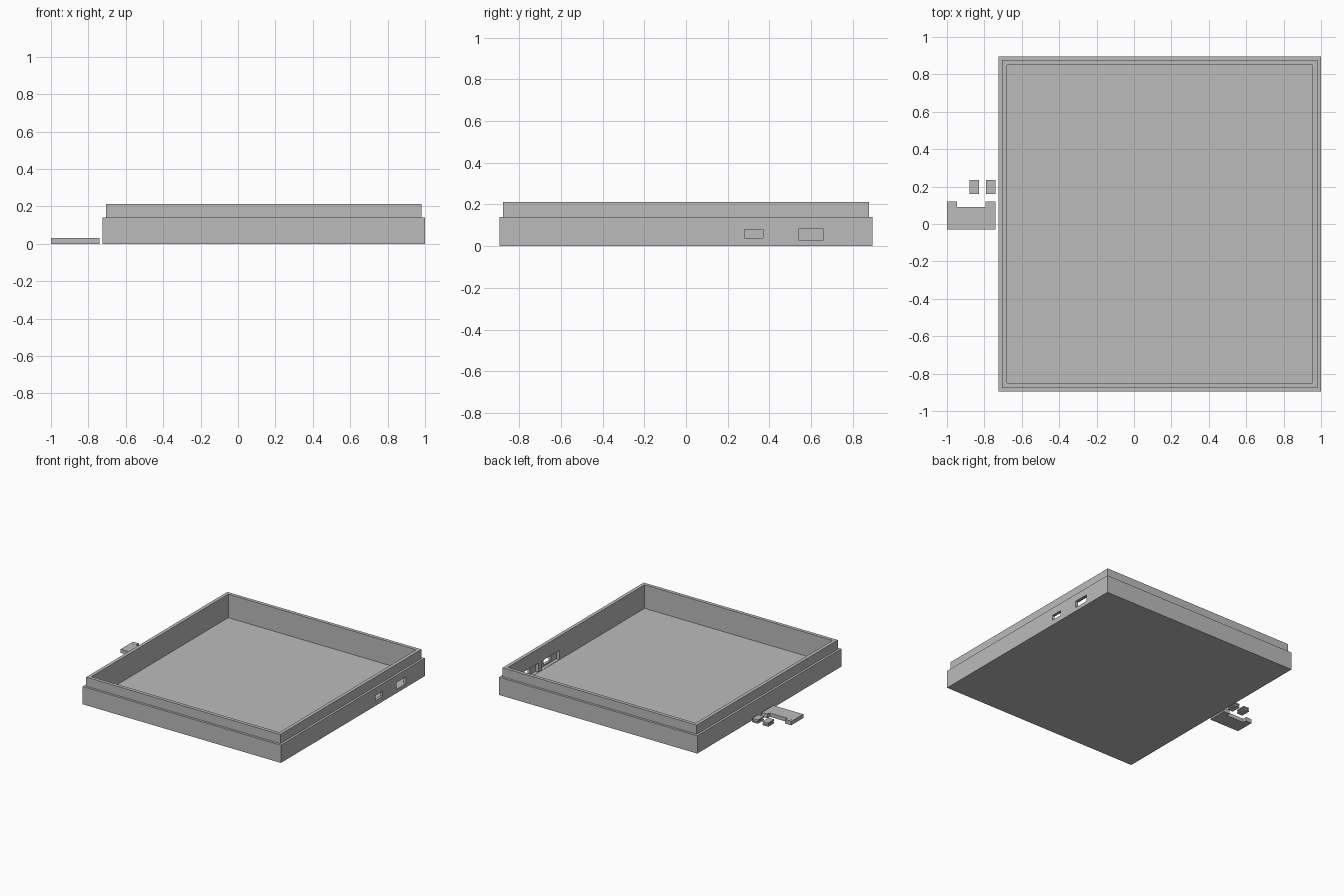
import bpy
import bmesh

if "Cube" in bpy.data.objects:
    bpy.data.objects.remove(bpy.data.objects["Cube"])

grey = bpy.data.materials.new("plain grey")
grey.diffuse_color = (0.5, 0.5, 0.5, 1)
grey.use_nodes = True
grey.node_tree.nodes["Principled BSDF"].inputs["Base Color"].default_value = grey.diffuse_color


def finish(name, bm):
    bmesh.ops.recalc_face_normals(bm, faces=bm.faces)
    mesh = bpy.data.meshes.new(name)
    bm.to_mesh(mesh)
    bm.free()
    mesh.materials.append(grey)
    obj = bpy.data.objects.new(name, mesh)
    bpy.context.collection.objects.link(obj)
    return obj


def loft(name, loops):
    """Skin closed loops of equal length and cap both ends."""
    bm = bmesh.new()
    rings = [[bm.verts.new(p) for p in loop] for loop in loops]
    for a, b in zip(rings, rings[1:]):
        n = len(a)
        for i in range(n):
            j = (i + 1) % n
            bm.faces.new((a[i], a[j], b[j], b[i]))
    bm.faces.new(rings[0])
    bm.faces.new(rings[-1])
    return finish(name, bm)


def rect(x0, x1, y0, y1, z):
    return [(x0, y0, z), (x1, y0, z), (x1, y1, z), (x0, y1, z)]


def box(name, x0, x1, y0, y1, z0, z1):
    return loft(name, [rect(x0, x1, y0, y1, z) for z in (z0, z1)])


def cut(target, cutter):
    cutter.hide_render = True
    mod = target.modifiers.new("cut", 'BOOLEAN')
    mod.operation = 'DIFFERENCE'
    mod.solver = 'EXACT'
    mod.object = cutter
    bpy.context.view_layer.update()
    graph = bpy.context.evaluated_depsgraph_get()
    mesh = bpy.data.meshes.new_from_object(target.evaluated_get(graph))
    target.modifiers.clear()
    target.data = mesh
    bpy.data.objects.remove(cutter)


# Open tray: outer wall, step, raised rim, inner wall and floor
X0, X1, Y = -0.725, 1.0, 0.895
tray = loft("tray", [rect(X0 + d, X1 - d, -Y + d, Y - d, z) for d, z in (
    (0, 0), (0, 0.14), (0.018, 0.14), (0.018, 0.212),
    (0.045, 0.212), (0.045, 0.027))])

# Port openings through the right wall, each with a wider pocket inside
for y0, y1, z0, z1 in ((0.28, 0.37, 0.04, 0.08), (0.54, 0.66, 0.03, 0.083)):
    cut(tray, box("pocket_cutter", 0.94, 0.98, y0 - 0.07, y1 + 0.06, 0.029, 0.1))
    cut(tray, box("port_cutter", 0.96, 1.05, y0, y1, z0, z1))

# Loose bracket plate with two hooked tabs on its back edge
mid = -0.87
half = [(0.13, -0.03), (0.13, 0.12), (0.077, 0.12), (0.077, 0.09)]
outline = [(mid + x, y) for x, y in half]
outline += [(mid - x, y) for x, y in reversed(half)]
loft("bracket_plate", [[(x, y, z) for x, y in outline] for z in (0, 0.03)])

# Slim wedge locks at the root of each tab
for s in (-1, 1):
    wedge = [(0.115, 0.12), (0.115, 0.09), (0.105, 0.08), (0.09, 0.08), (0.08, 0.09), (0.08, 0.12)]
    loft("tab_lock", [[(mid + s * x, y, z) for x, y in wedge] for z in (0.028, 0.032)])

# Two loose clips with a narrow waist between their plates
for x in (-0.855, -0.765):
    loft("clip", [rect(x - w, x + w, 0.16 + d, 0.235 - d, z) for w, d, z in (
        (0.025, 0, 0), (0.025, 0, 0.01), (0.018, 0.006, 0.01),
        (0.018, 0.006, 0.02), (0.025, 0, 0.02), (0.025, 0, 0.03))])
